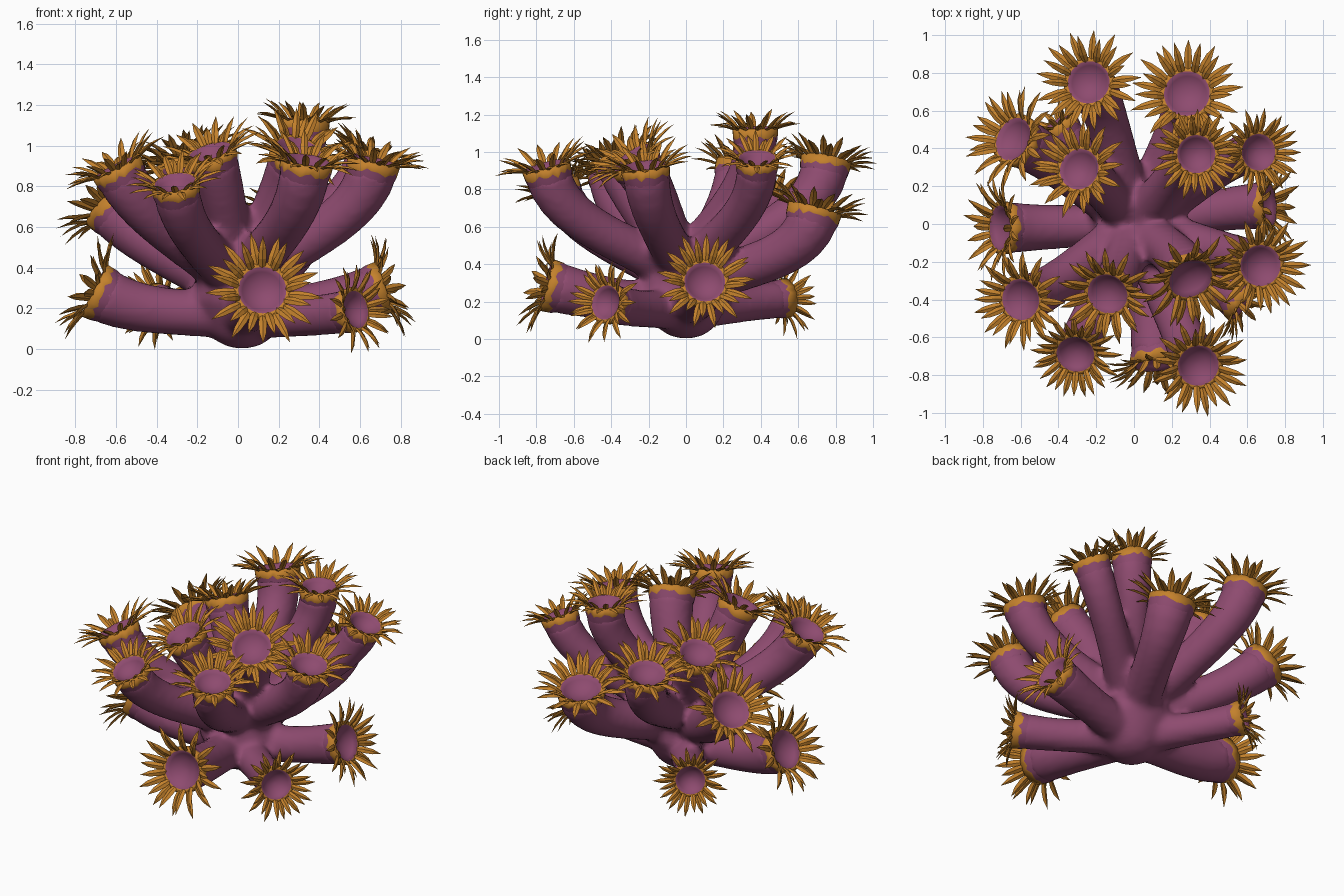
import bpy, bmesh, math, random
from mathutils import Vector

if "Cube" in bpy.data.objects:
    bpy.data.objects.remove(bpy.data.objects["Cube"])

random.seed(4)

def material(name, col):
    m = bpy.data.materials.new(name)
    m.diffuse_color = (*col, 1)
    m.use_nodes = True
    m.node_tree.nodes["Principled BSDF"].inputs["Base Color"].default_value = m.diffuse_color
    return m

PURPLE = material("purple flesh", (0.27, 0.07, 0.16))
GOLD = material("golden tentacle", (0.55, 0.22, 0.025))

# polyps: head centre, facing direction, rim radius
POLYPS = [
    ((-.24, .75, .96), (-.22, .17, .95), .135),
    ((.28, .69, .70), (-.1, .25, .96), .145),
    ((-.64, .45, .71), (-.65, .3, .70), .14),
    ((-.29, .29, .93), (-.35, .2, .90), .13),
    ((.33, .37, 1.13), (.05, -.02, 1), .12),
    ((.66, .38, .97), (.4, 0, .90), .115),
    ((-.71, -.02, .29), (-.88, 0, .45), .14),
    ((.72, .10, .305), (.93, .06, .30), .13),
    ((-.60, -.40, .90), (-.45, -.1, .88), .13),
    ((-.14, -.37, .97), (-.28, -.33, .90), .13),
    ((.30, -.29, .97), (.28, -.55, .78), .14),
    ((.67, -.22, .93), (.22, -.1, .96), .13),
    ((-.31, -.69, .82), (-.15, -.42, .88), .12),
    ((.34, -.75, .93), (.15, -.24, .95), .13),
    ((.12, -.75, .29), (.05, -.95, .25), .14),
    ((.58, -.43, .195), (.75, -.6, .15), .11),
    ((-.41, .54, .22), (-.55, .8, .12), .105),
]

def frame(n):
    u = n.orthogonal().normalized()
    return u, n.cross(u)

def ring(bm, c, n, r, k, jitter=0):
    u, v = frame(n)
    return [bm.verts.new(c + n * random.uniform(-jitter, jitter)
            + (u * math.cos(2 * math.pi * i / k) + v * math.sin(2 * math.pi * i / k)) * r)
            for i in range(k)]

def bridge(bm, a, b, mat=0, smooth=True):
    k = len(a)
    for i in range(k):
        f = bm.faces.new((a[i], a[(i + 1) % k], b[(i + 1) % k], b[i]))
        f.material_index, f.smooth = mat, smooth

def finish(bm, name, mats):
    bmesh.ops.recalc_face_normals(bm, faces=bm.faces)
    me = bpy.data.meshes.new(name)
    bm.to_mesh(me)
    bm.free()
    for m in mats:
        me.materials.append(m)
    ob = bpy.data.objects.new(name, me)
    bpy.context.collection.objects.link(ob)
    return ob

# fused colony body: core with a tapered foot, plus one curved stalk per polyp
bm = bmesh.new()
core = bmesh.ops.create_icosphere(bm, subdivisions=3, radius=1)["verts"]
for v in core:
    x, y, z = v.co
    k = .25
    if z < 0:
        k *= 1 - .12 * math.sin(-z * math.pi)
    v.co = Vector((.02 + x * k, y * k, .24 + z * (.24 if z < 0 else .27)))
for pos, nrm, R in POLYPS:
    h, n = Vector(pos), Vector(nrm).normalized()
    p0 = Vector((.01, 0, .17 if h.z < .5 else .10 + .25 * h.z))
    p3 = h - n * .06
    L = (p3 - p0).length
    p1 = p0 + (p3 - p0) * .33
    p1.z -= .02
    p2 = p3 - n * .30 * L
    prev, steps = None, 12
    # carry one frame along the path so the tube does not twist
    u = None
    for i in range(steps + 1):
        t = i / steps
        s = 1 - t
        c = p0 * s**3 + p1 * 3 * s * s * t + p2 * 3 * s * t * t + p3 * t**3
        tan = ((p1 - p0) * s * s + (p2 - p1) * 2 * s * t + (p3 - p2) * t * t).normalized()
        u = (u or tan.orthogonal())
        u = (u - tan * u.dot(tan)).normalized()
        w = tan.cross(u)
        r = .125 * s + R * .98 * t - .015 * math.sin(math.pi * t)
        cur = [bm.verts.new(c + (u * math.cos(a) + w * math.sin(a)) * r)
               for a in [2 * math.pi * j / 16 for j in range(16)]]
        if prev:
            bridge(bm, prev, cur)
        else:
            bm.faces.new(cur[::-1])
        prev = cur
    bm.faces.new(prev)
body = finish(bm, "colony_body", [PURPLE])
rm = body.modifiers.new("fuse", 'REMESH')
rm.mode, rm.voxel_size, rm.use_smooth_shade = 'VOXEL', .022, True
sm = body.modifiers.new("soften", 'SMOOTH')
sm.factor, sm.iterations = .5, 6
bpy.context.view_layer.objects.active = body
for m in ("fuse", "soften"):
    bpy.ops.object.modifier_apply(modifier=m)

def tentacle(bm, base, out, up, side, length, width, elev):
    # pointed leaf with diamond section, bending outward towards the tip
    p, prev, e = base.copy(), None, elev + .25
    for w, step in ((.75, 0), (1, .3), (.8, .35), (0, .35)):
        d = out * math.cos(e) + up * math.sin(e)
        nn = up * math.cos(e) - out * math.sin(e)
        p = p + d * length * step
        if w:
            hw = width * w / 2
            cur = [bm.verts.new(p + side * hw), bm.verts.new(p + nn * hw * .4),
                   bm.verts.new(p - side * hw), bm.verts.new(p - nn * hw * .4)]
            if prev:
                bridge(bm, prev, cur, 0, False)
            else:
                bm.faces.new(cur[::-1])
        else:
            tip = bm.verts.new(p)
            for i in range(4):
                bm.faces.new((prev[i], prev[(i + 1) % 4], tip))
        prev = cur
        e -= .17

# heads: golden rim, purple cup, crown of tentacles
for num, (pos, nrm, R) in enumerate(POLYPS, 1):
    h, n = Vector(pos), Vector(nrm).normalized()
    bm = bmesh.new()
    prof = ((.9, -.10, 0, 0), (.99, -.05, 0, .016), (1.02, -.004, 1, 0), (.84, .0, 1, .002),
            (.7, -.022, 0, 0), (.4, -.048, 0, 0), (.08, -.056, 0, 0))
    prev = None
    for r, z, mat, jit in prof:
        cur = ring(bm, h + n * z, n, R * r, 32, jit)
        if prev:
            bridge(bm, prev, cur, mat)
        prev = cur
    f = bm.faces.new(prev)
    f.smooth = True
    finish(bm, f"polyp_cup_{num}", [PURPLE, GOLD])

    bm = bmesh.new()
    u, v = frame(n)
    count = 26
    for i in range(count):
        a = 2 * math.pi * (i + random.uniform(-.2, .2)) / count
        out = u * math.cos(a) + v * math.sin(a)
        side = n.cross(out)
        elev = (.28 if i % 2 else .72) + random.uniform(-.1, .1)
        base = h + out * R * (.93 if i % 2 else .84) - n * .008
        tentacle(bm, base, out, n, side,
                 R * random.uniform(1.1, 1.3), R * .30, elev)
    finish(bm, f"tentacle_crown_{num}", [GOLD])
